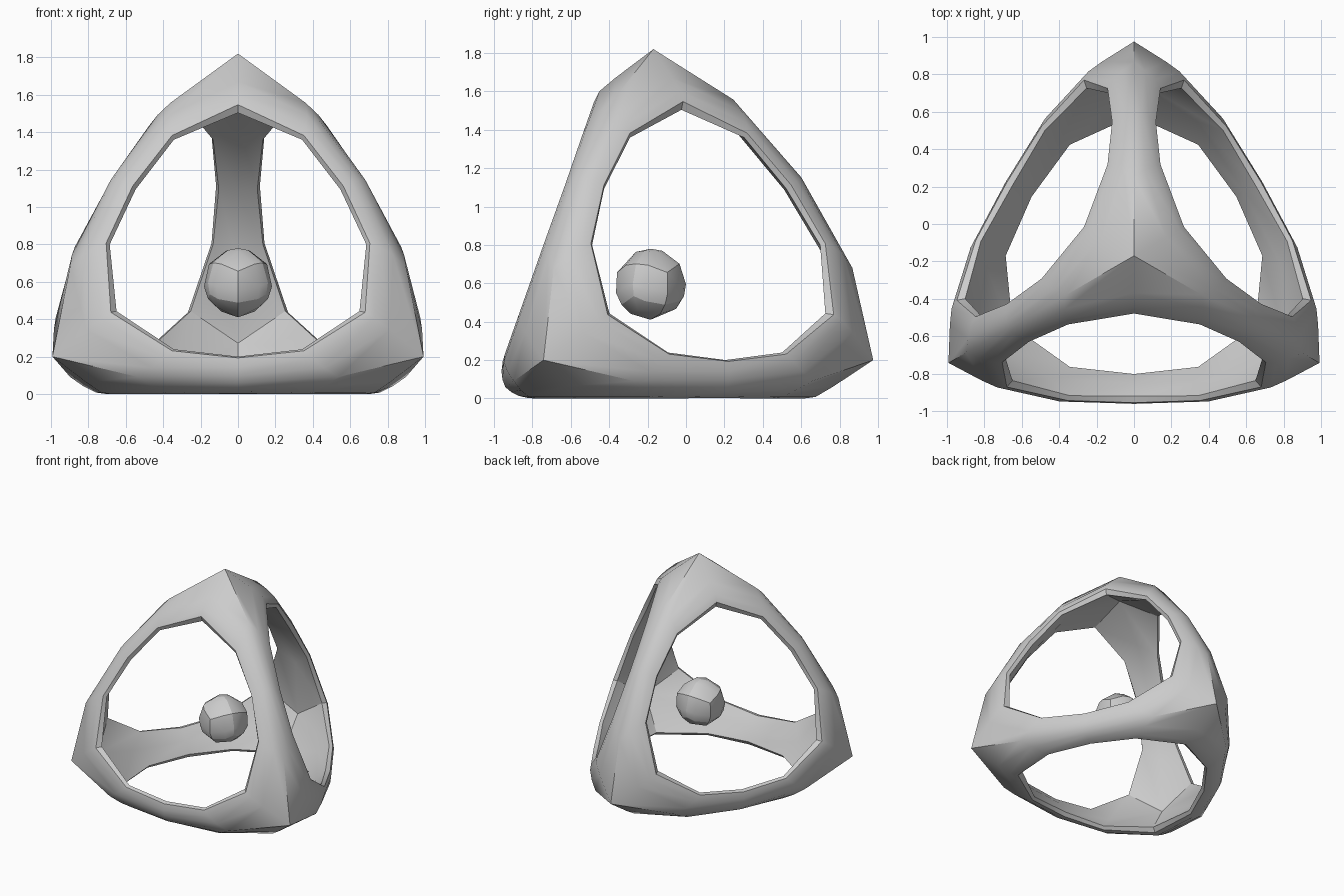
import bpy, bmesh, math
from mathutils import Vector

if "Cube" in bpy.data.objects:
    bpy.data.objects.remove(bpy.data.objects["Cube"])

CENTRE = Vector((0, -0.17, 0.605))
S13, S23 = math.sqrt(1 / 3), math.sqrt(2 / 3)

# Directions from the centre to the four corners
corners = [Vector((0, 0, 1)), Vector((0, math.sqrt(8) / 3, -1 / 3)),
           Vector((-S23, -math.sqrt(2) / 3, -1 / 3)), Vector((S23, -math.sqrt(2) / 3, -1 / 3))]

grey = bpy.data.materials.new("grey")
grey.diffuse_color = (0.6, 0.6, 0.6, 1)
grey.use_nodes = True
grey.node_tree.nodes["Principled BSDF"].inputs["Base Color"].default_value = grey.diffuse_color


def finish(name, bm, angle):
    bmesh.ops.recalc_face_normals(bm, faces=bm.faces)
    mesh = bpy.data.meshes.new(name)
    bm.to_mesh(mesh)
    bm.free()
    mesh.materials.append(grey)
    ob = bpy.data.objects.new(name, mesh)
    bpy.context.collection.objects.link(ob)
    bpy.ops.object.select_all(action='DESELECT')
    ob.select_set(True)
    bpy.context.view_layer.objects.active = ob
    bpy.ops.object.shade_smooth_by_angle(angle=math.radians(angle))
    return ob


def ridge(tip, e, m_quarter, m_mid):
    """Ring shared by neighbouring faces, running along the tetrahedron's edges."""
    return ((tip * math.sqrt(8) / 3, tip / 3, 60),
            (math.hypot(e, m_quarter * S23), m_quarter * S13,
             math.degrees(math.atan2(e, m_quarter * S23))),
            (m_mid * S23, m_mid * S13, 0))


# Each ring: (radius, height, angle from strut middle) at tip, quarter and middle
rings = [
    ridge(1.215, 0.537, 0.89, 0.945),                              # outer ridge
    ((0.937, 0.543, 60), (0.83, 0.562, 33.5), (0.74, 0.572, 0)),   # shoulder
    ((0.845, 0.597, 60), (0.76, 0.597, 31.5), (0.70, 0.592, 0)),   # flat band
    ((0.785, 0.605, 60), (0.705, 0.605, 30), (0.65, 0.603, 0)),    # hole rim, outside
    ((0.75, 0.575, 60), (0.686, 0.583, 30), (0.632, 0.573, 0)),    # hole rim, inside
    ridge(1.0, 0.45, 0.80, 0.835),                                 # inner ridge
]

# Frame: a twelve-sided hole in each rounded face, joined along the struts
bm = bmesh.new()
for i in range(4):
    n = -corners[i]
    a = corners[(i + 1) % 4]
    u = (a - n * a.dot(n)).normalized()
    v = n.cross(u)
    loops = []
    for ring in rings:
        loop = []
        for k in range(12):
            r, h, off = ring[(0, 1, 2, 1)[k % 4]]
            sign = -1 if k % 4 < 2 else 1
            ang = math.radians((k // 4) * 120 + 60 + sign * off)
            loop.append(bm.verts.new(CENTRE + n * h + (u * math.cos(ang) + v * math.sin(ang)) * r))
        loops.append(loop)
    for l0, l1 in zip(loops, loops[1:]):
        for k in range(12):
            j = (k + 1) % 12
            bm.faces.new((l0[k], l0[j], l1[j], l1[k]))
bmesh.ops.remove_doubles(bm, verts=bm.verts, dist=0.0005)
finish("rounded_tetrahedron_frame", bm, 30)

# Ball: a subdivided tetrahedron pushed out to a sphere
bm = bmesh.new()
vs = [bm.verts.new(c) for c in corners]
for i in range(4):
    bm.faces.new([vs[j] for j in range(4) if j != i])
bmesh.ops.recalc_face_normals(bm, faces=bm.faces)
ball = finish("floating_ball", bm, 30)
sub = ball.modifiers.new("subdivide", 'SUBSURF')
sub.subdivision_type = 'SIMPLE'
sub.levels = sub.render_levels = 2
bpy.ops.object.modifier_apply(modifier="subdivide")
for vert in ball.data.vertices:
    vert.co = vert.co.normalized() * 0.185
ball.location = (0, -0.185, 0.595)
bpy.ops.object.shade_smooth_by_angle(angle=math.radians(30))
